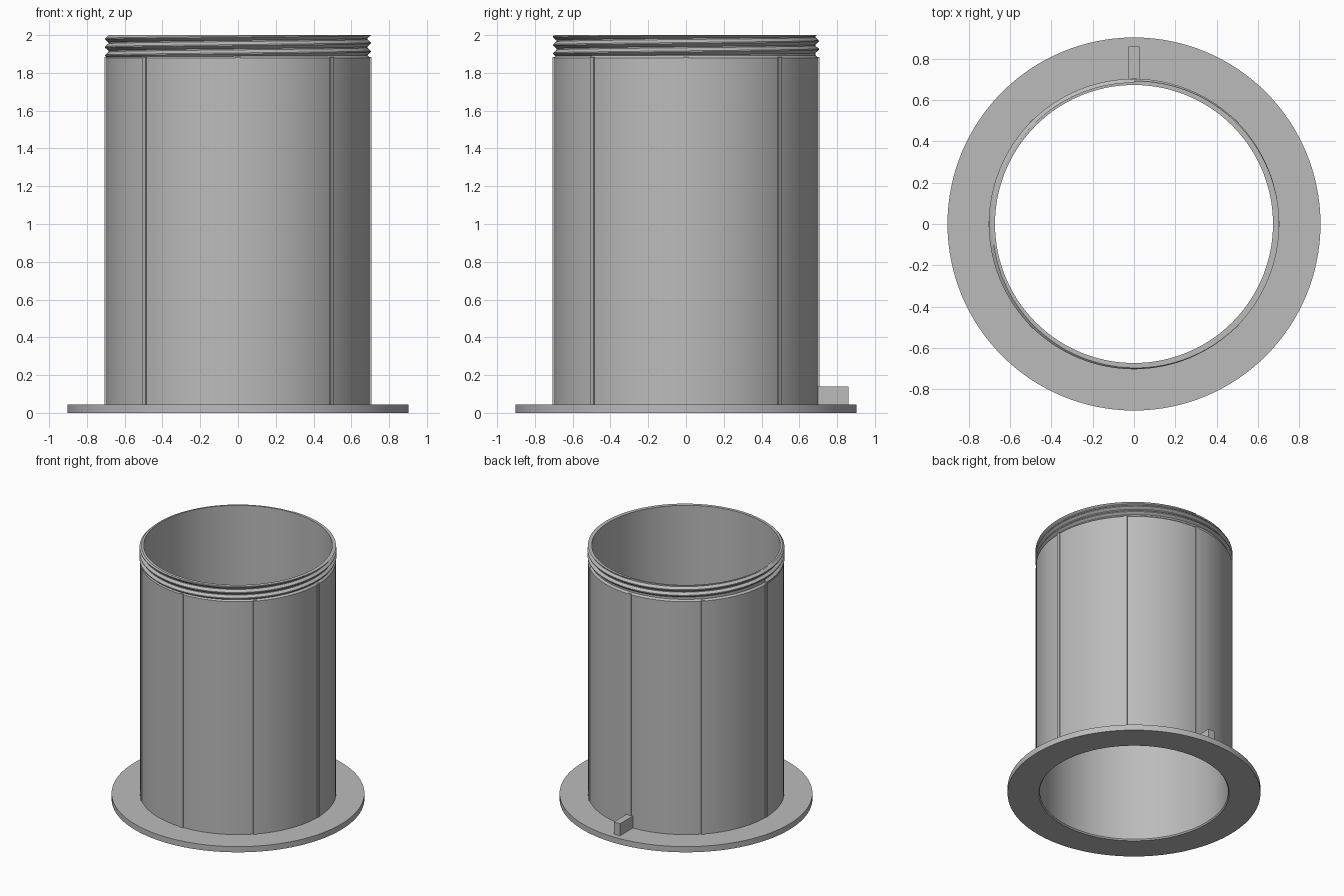
import bpy, bmesh, math
from mathutils import Matrix

cube = bpy.data.objects.get("Cube")
if cube:
    bpy.data.objects.remove(cube, do_unlink=True)

SEG = 128
TAU = 2 * math.pi
grey = bpy.data.materials.new("light_grey")
grey.use_nodes = True
colour = (0.5, 0.5, 0.5, 1)
grey.diffuse_color = colour
grey.node_tree.nodes["Principled BSDF"].inputs["Base Color"].default_value = colour


def finish(name, bm, smooth=True):
    bmesh.ops.recalc_face_normals(bm, faces=bm.faces)
    mesh = bpy.data.meshes.new(name)
    bm.to_mesh(mesh)
    bm.free()
    mesh.materials.append(grey)
    ob = bpy.data.objects.new(name, mesh)
    bpy.context.scene.collection.objects.link(ob)
    if smooth:
        bpy.ops.object.select_all(action="DESELECT")
        ob.select_set(True)
        bpy.context.view_layer.objects.active = ob
        bpy.ops.object.shade_smooth_by_angle(angle=math.radians(25))
    return ob


def sweep(bm, profile, steps, start=0, rise=0, closed=True):
    """Sweep a closed (radius, z) profile around z, climbing by rise per turn."""
    rings = []
    for i in range(steps if closed else steps + 1):
        a = start + TAU * i / SEG
        rings.append([bm.verts.new((r * math.cos(a), r * math.sin(a), z + rise * i / SEG))
                      for r, z in profile])
    pairs = list(zip(rings, rings[1:]))
    if closed:
        pairs.append((rings[-1], rings[0]))
    else:
        bm.faces.new(rings[0])
        bm.faces.new(rings[-1])
    n = len(profile)
    for a, b in pairs:
        for j in range(n):
            k = (j + 1) % n
            bm.faces.new((a[j], b[j], b[k], a[k]))


def add_box(bm, x0, x1, y0, y1, z0, z1, angle=0):
    size = Matrix.Diagonal((x1 - x0, y1 - y0, z1 - z0, 1))
    place = Matrix.Translation(((x0 + x1) / 2, (y0 + y1) / 2, (z0 + z1) / 2))
    bmesh.ops.create_cube(bm, size=1, matrix=Matrix.Rotation(angle, 4, "Z") @ place @ size)


# Hollow barrel, neck and flange turned as one profile
bm = bmesh.new()
sweep(bm, [(0.68, 0), (0.903, 0), (0.903, 0.045), (0.70, 0.045), (0.70, 1.88),
           (0.686, 1.892), (0.686, 2), (0.673, 2), (0.673, 0.01)], SEG)
finish("flanged_barrel", bm)

# Screw thread round the neck, trimmed flat at the rim
bm = bmesh.new()
pitch = 0.044
sweep(bm, [(0.68, -0.021), (0.686, -0.019), (0.703, -0.003), (0.703, 0.003),
           (0.686, 0.019), (0.68, 0.021)],
      int(SEG * 2.75), start=math.pi, rise=pitch, closed=False)
bmesh.ops.translate(bm, verts=bm.verts, vec=(0, 0, 1.892))
for z, up in ((2, 1), (1.885, -1)):
    cut = bmesh.ops.bisect_plane(bm, geom=bm.verts[:] + bm.edges[:] + bm.faces[:],
                                 plane_co=(0, 0, z), plane_no=(0, 0, up), clear_outer=True)
    edges = [e for e in cut["geom_cut"] if isinstance(e, bmesh.types.BMEdge)]
    bmesh.ops.holes_fill(bm, edges=edges)
finish("screw_thread", bm)

# Eight slim upright ribs
bm = bmesh.new()
for i in range(8):
    add_box(bm, -0.013, 0.013, 0.69, 0.706, 0.04, 1.885, TAU * i / 8)
finish("barrel_ribs", bm, smooth=False)

# Locating key on the back of the flange
bm = bmesh.new()
add_box(bm, -0.027, 0.027, 0.69, 0.86, 0.04, 0.14)
finish("locating_key", bm, smooth=False)
